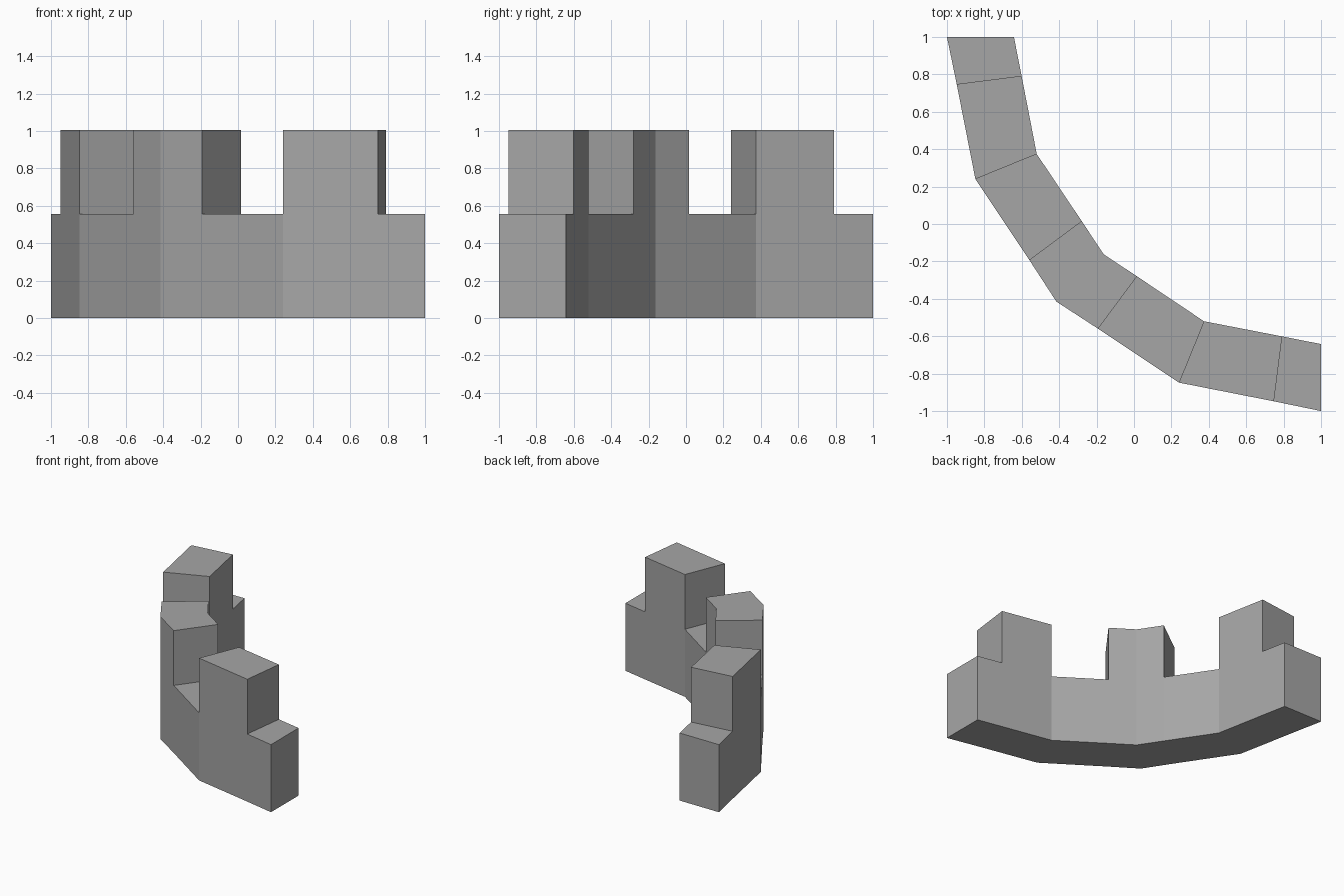
import bpy
import bmesh

cube = bpy.data.objects.get("Cube")
if cube:
    bpy.data.objects.remove(cube, do_unlink=True)

# Plain stone colour
stone = bpy.data.materials.new("grey_stone")
stone.use_nodes = True
colour = (0.38, 0.38, 0.38, 1)
stone.diffuse_color = colour
stone.node_tree.nodes["Principled BSDF"].inputs["Base Color"].default_value = colour

# Half of the wall plan as (outer, inner) pairs; the other half swaps x and y
half = [((-1, 1), (-0.642, 1)),
        ((-0.948, 0.748), (-0.601, 0.792)),
        ((-0.848, 0.24), (-0.52, 0.374)),
        ((-0.56, -0.192), (-0.28, 0.016))]
corner = [((-0.415, -0.415), (-0.162, -0.162))]
other = [(o[::-1], i[::-1]) for o, i in reversed(half)]
plan = half + corner + other

WALK, TOP = 0.555, 1.005
raised = [False, True, False, True, True, False, True, False]

bm = bmesh.new()


def quad(*points):
    bm.faces.new([bm.verts.new(p) for p in points])


def wall(a, b, low, high):
    quad((*a, low), (*b, low), (*b, high), (*a, high))


# Wall body, walkway and raised battlements
for k, up in enumerate(raised):
    (o1, i1), (o2, i2) = plan[k], plan[k + 1]
    for z in (0, TOP if up else WALK):
        quad((*o1, z), (*o2, z), (*i2, z), (*i1, z))
    for a, b in ((o1, o2), (i1, i2)):
        wall(a, b, 0, WALK)
        if up:
            wall(a, b, WALK, TOP)

# End faces of the wall and of each battlement
wall(*plan[0], 0, WALK)
wall(*plan[-1], 0, WALK)
for k in range(1, len(raised)):
    if raised[k - 1] != raised[k]:
        wall(*plan[k], WALK, TOP)

bmesh.ops.remove_doubles(bm, verts=bm.verts, dist=0.0005)
bmesh.ops.recalc_face_normals(bm, faces=bm.faces)
mesh = bpy.data.meshes.new("curved_battlement_wall")
bm.to_mesh(mesh)
bm.free()
mesh.materials.append(stone)
obj = bpy.data.objects.new("curved_battlement_wall", mesh)
bpy.context.collection.objects.link(obj)
